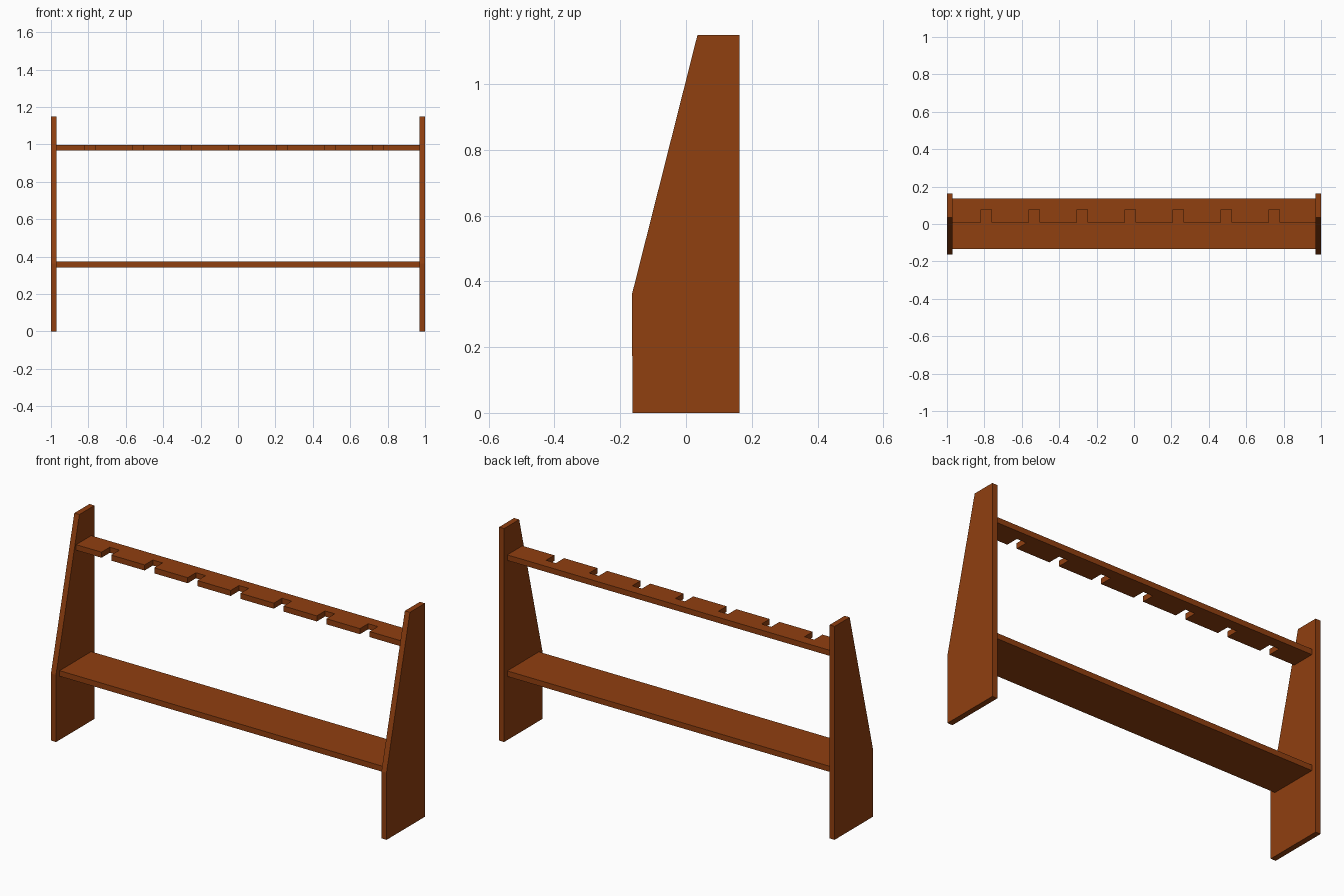
import bpy, bmesh
from mathutils import Vector

if "Cube" in bpy.data.objects:
    bpy.data.objects.remove(bpy.data.objects["Cube"])

wood = bpy.data.materials.new("brown_wood")
wood.diffuse_color = (0.28, 0.05, 0.005, 1)
wood.use_nodes = True
wood.node_tree.nodes["Principled BSDF"].inputs["Base Color"].default_value = wood.diffuse_color


def extrude_profile(name, points, offset):
    """Flat board: a closed outline of 3D points extruded by an offset vector."""
    bm = bmesh.new()
    face = bm.faces.new([bm.verts.new(p) for p in points])
    result = bmesh.ops.extrude_face_region(bm, geom=[face])
    verts = [g for g in result["geom"] if isinstance(g, bmesh.types.BMVert)]
    bmesh.ops.translate(bm, verts=verts, vec=Vector(offset))
    bmesh.ops.recalc_face_normals(bm, faces=bm.faces)
    mesh = bpy.data.meshes.new(name)
    bm.to_mesh(mesh)
    bm.free()
    mesh.materials.append(wood)
    obj = bpy.data.objects.new(name, mesh)
    bpy.context.collection.objects.link(obj)
    return obj


T = 0.03            # board thickness
INNER = 1 - T       # inner face of the side panels

# Side panels with a sloped front edge
side = [(-0.163, 0), (0.163, 0), (0.163, 1.15), (0.035, 1.15), (-0.164, 0.362)]
for name, x in (("left_side_panel", -1), ("right_side_panel", INNER)):
    extrude_profile(name, [(x, y, z) for y, z in side], (T, 0, 0))

# Lower shelf
shelf = [(-INNER, -0.133), (INNER, -0.133), (INNER, 0.136), (-INNER, 0.136)]
extrude_profile("lower_shelf", [(x, y, 0.343) for x, y in shelf], (0, 0, T))

# Upper rail with seven square notches along its front edge
FRONT, DEEP, HALF = 0.008, 0.078, 0.029
rail = [(-INNER, FRONT)]
for i in range(7):
    c = -0.79 + i * 0.2567
    rail += [(c - HALF, FRONT), (c - HALF, DEEP), (c + HALF, DEEP), (c + HALF, FRONT)]
rail += [(INNER, FRONT), (INNER, 0.136), (-INNER, 0.136)]
extrude_profile("notched_upper_rail", [(x, y, 0.968) for x, y in rail], (0, 0, T))
